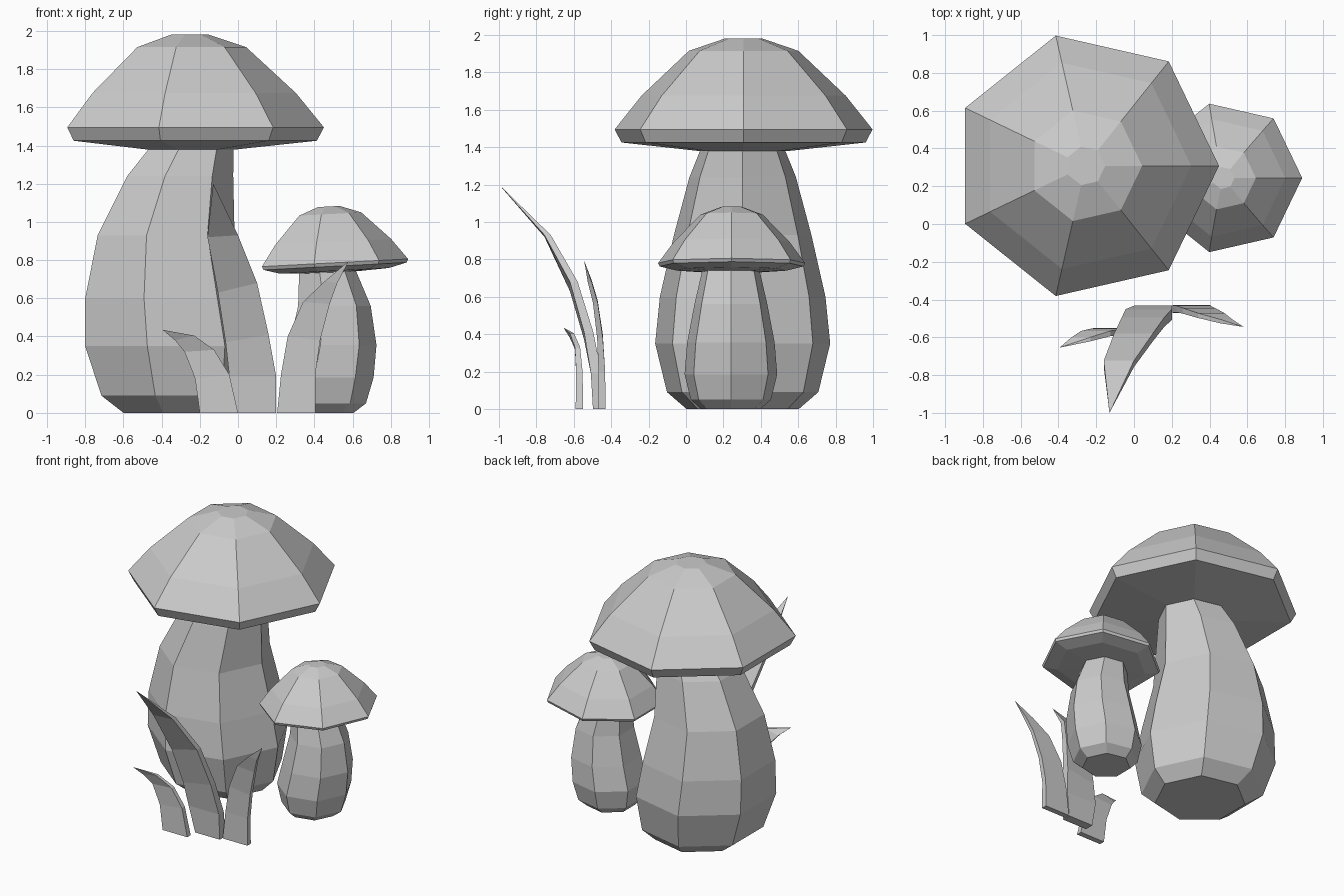
import bpy
import bmesh
import math
from mathutils import Matrix, Vector

SIDES = 7

default_cube = bpy.data.objects.get("Cube")
if default_cube:
    bpy.data.objects.remove(default_cube, do_unlink=True)

# One flat grey for everything
grey = bpy.data.materials.new("plain_grey")
grey.use_nodes = True
grey_value = (0.6, 0.6, 0.6, 1.0)
grey.diffuse_color = grey_value
grey.node_tree.nodes["Principled BSDF"].inputs["Base Color"].default_value = grey_value


def finish(name, bm):
    """Turn a bmesh into a flat shaded object."""
    bmesh.ops.recalc_face_normals(bm, faces=bm.faces[:])
    mesh = bpy.data.meshes.new(name)
    bm.to_mesh(mesh)
    bm.free()
    mesh.materials.append(grey)
    obj = bpy.data.objects.new(name, mesh)
    bpy.context.collection.objects.link(obj)
    return obj


def bridge(bm, lower, upper):
    """Join two rings of equal vertex count with quads."""
    count = len(lower)
    for i in range(count):
        j = (i + 1) % count
        bm.faces.new((lower[i], lower[j], upper[j], upper[i]))


def ring_solid(name, rings, centre_y=0.0, transform=None):
    """Loft seven-sided rings given as (radius, height, centre x)."""
    bm = bmesh.new()
    loops = []
    for radius, height, centre_x in rings:
        loop = []
        for i in range(SIDES):
            angle = math.tau * i / SIDES
            loop.append(bm.verts.new((centre_x + radius * math.cos(angle),
                                      centre_y + radius * math.sin(angle),
                                      height)))
        loops.append(loop)
    for lower, upper in zip(loops, loops[1:]):
        bridge(bm, lower, upper)
    bm.faces.new(loops[0])
    bm.faces.new(loops[-1])
    if transform:
        bm.transform(transform)
    return finish(name, bm)


def grass_blade(name, rows, tip, thickness):
    """Thin curved blade from rows of (left x, left z, right x, right z, y)."""
    bm = bmesh.new()
    loops = []
    for index, (left_x, left_z, right_x, right_z, y) in enumerate(rows):
        half = thickness / 2 * (1 - 0.6 * index / len(rows))
        corners = ((left_x, y - half, left_z), (right_x, y - half, right_z),
                   (right_x, y + half, right_z), (left_x, y + half, left_z))
        loops.append([bm.verts.new(corner) for corner in corners])
    for lower, upper in zip(loops, loops[1:]):
        bridge(bm, lower, upper)
    bm.faces.new(loops[0])
    # Close the end to a point
    point = bm.verts.new(tip)
    last = loops[-1]
    for i in range(len(last)):
        bm.faces.new((last[i], last[(i + 1) % len(last)], point))
    return finish(name, bm)


# Large mushroom: leaning stem and broad cap
ring_solid("large_stem", [
    (0.308, 0, -0.322), (0.415, 0.09, -0.341), (0.48, 0.35, -0.368),
    (0.454, 0.6, -0.391), (0.377, 0.93, -0.395), (0.292, 1.24, -0.317),
    (0.23, 1.39, -0.254)], centre_y=0.303)

dome = [(0.707, 0), (0.56, 0.18), (0.3, 0.42), (0.105, 0.485)]
large_under = [(0.234, -0.117), (0.67, -0.07)]
ring_solid("large_cap", [(r, z, 0) for r, z in large_under + dome],
           transform=Matrix.Translation(Vector((-0.257, 0.308, 1.495))))

# Small mushroom: the same shapes reduced, with the cap tilted
ring_solid("small_stem", [
    (0.163, 0, 0.442), (0.22, 0.05, 0.45), (0.254, 0.185, 0.456),
    (0.24, 0.355, 0.485), (0.2, 0.56, 0.495), (0.155, 0.75, 0.46)],
    centre_y=0.24)

small_dome = [(r * 0.57, z * 0.61) for r, z in dome]
small_under = [(0.14, -0.05), (0.3, -0.042), (0.395, -0.018)]
tilt = Matrix.Rotation(math.radians(-3), 4, "Y")
ring_solid("small_cap", [(r, z, 0) for r, z in small_under + small_dome],
           transform=Matrix.Translation(Vector((0.488, 0.244, 0.785))) @ tilt)

# Grass blades in front
grass_blade("short_grass_blade", [
    (-0.2, 0, 0, 0, -0.57), (-0.225, 0.18, -0.045, 0.2, -0.57),
    (-0.28, 0.32, -0.125, 0.33, -0.58), (-0.33, 0.38, -0.23, 0.405, -0.61)],
    tip=(-0.395, 0.435 - 1.09, 0.435), thickness=0.04)

grass_blade("tall_grass_blade", [
    (0, 0, 0.2, 0, -0.465), (-0.045, 0.19, 0.2, 0.19, -0.48),
    (-0.065, 0.37, 0.16, 0.41, -0.52), (-0.105, 0.63, 0.1, 0.68, -0.6),
    (-0.16, 0.92, 0, 0.93, -0.74)],
    tip=(-0.13, -1, 1.2), thickness=0.065)

grass_blade("middle_grass_blade", [
    (0.205, 0, 0.405, 0, -0.45), (0.225, 0.2, 0.405, 0.2, -0.45),
    (0.26, 0.4, 0.43, 0.38, -0.46), (0.34, 0.58, 0.48, 0.57, -0.485),
    (0.455, 0.69, 0.52, 0.68, -0.515)],
    tip=(0.58, -0.545, 0.795), thickness=0.04)
